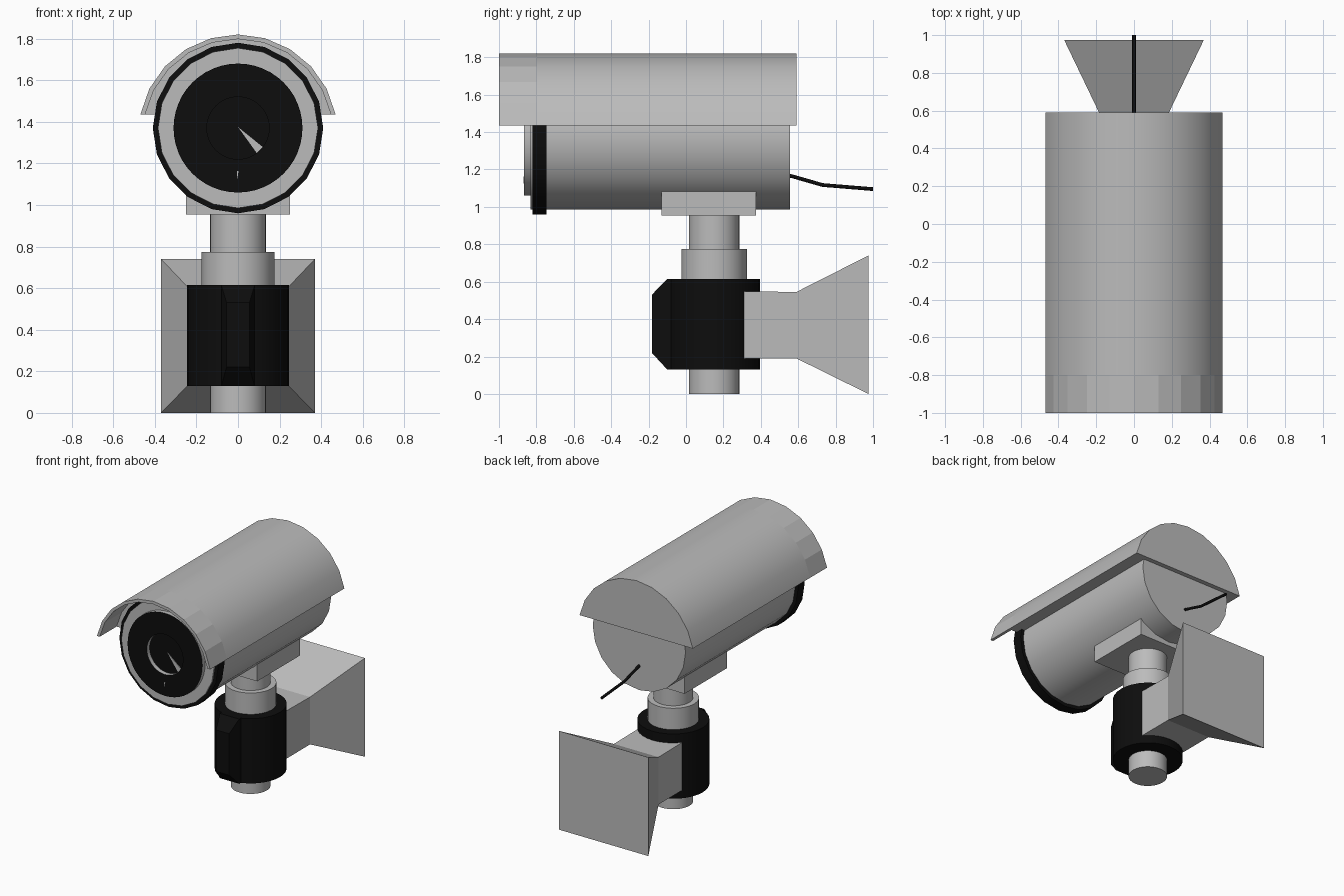
import bpy, bmesh, math
from mathutils import Vector

cube = bpy.data.objects.get("Cube")
if cube:
    bpy.data.objects.remove(cube, do_unlink=True)


def material(name, value):
    m = bpy.data.materials.new(name)
    m.use_nodes = True
    colour = (value, value, value, 1)
    m.diffuse_color = colour
    m.node_tree.nodes["Principled BSDF"].inputs["Base Color"].default_value = colour
    return m


GREY = material("light grey", 0.5)
BLACK = material("black", 0.004)


def finish(name, bm, mats, smooth=True, recalc=True):
    if recalc:
        bmesh.ops.recalc_face_normals(bm, faces=bm.faces)
    mesh = bpy.data.meshes.new(name)
    bm.to_mesh(mesh)
    bm.free()
    for m in mats:
        mesh.materials.append(m)
    if smooth:
        mesh.shade_smooth()
        mesh.set_sharp_from_angle(angle=math.radians(30))
    obj = bpy.data.objects.new(name, mesh)
    bpy.context.collection.objects.link(obj)
    return obj


def loft(name, rings, mats, smooth=True, bands=()):
    """Skin a list of equal closed rings and cap both ends; bands gives a material per step."""
    bm = bmesh.new()
    loops = [[bm.verts.new(p) for p in ring] for ring in rings]
    n = len(loops[0])
    for k, (a, b) in enumerate(zip(loops, loops[1:])):
        for i in range(n):
            j = (i + 1) % n
            f = bm.faces.new((a[i], a[j], b[j], b[i]))
            f.material_index = bands[k] if bands else 0
    for cap in (loops[0], loops[-1]):
        f = bm.faces.new(cap)
        f.material_index = bands[-1] if bands and cap is loops[-1] else 0
    return finish(name, bm, mats, smooth)


AXIS_Z = 1.37    # height of the camera barrel's axis
POST_Y = 0.15    # depth of the post's axis


def barrel(name, profile, sides, mats, bands=()):
    """Turned part along y; profile holds (radius, y)."""
    turn = [math.tau * i / sides for i in range(sides)]
    return loft(name, [[(r * math.sin(a), y, AXIS_Z + r * math.cos(a)) for a in turn]
                       for r, y in profile], mats, True, bands)


def post(name, radius, z0, z1, mat, sides=32):
    """Upright cylinder on the post's axis."""
    turn = [math.tau * i / sides for i in range(sides)]
    return loft(name, [[(radius * math.cos(a), POST_Y + radius * math.sin(a), z) for a in turn]
                       for z in (z0, z1)], [mat])


def box_loft(name, sections, mat):
    """Rectangular sections (y, half width, bottom, top) joined along y."""
    return loft(name, [[(-w, y, b), (w, y, b), (w, y, t), (-w, y, t)]
                       for y, w, b, t in sections], [mat], smooth=False)


def plate(name, points, y, mat):
    """Thin flat marking on the front."""
    return loft(name, [[(x, d, z) for x, z in points] for d in (y, y - 0.004)], [mat], False)


# Camera barrel and front rings
barrel("barrel", [(0.385, 0.555), (0.385, -0.76)], 20, [GREY])
barrel("front_gasket", [(0.41, -0.745), (0.41, -0.82)], 20, [BLACK])
barrel("front_bezel", [(0.385, -0.76), (0.385, -0.832)], 20, [GREY])

# Lens face with a stepped recess: grey walls, black faces
barrel("lens_housing",
       [(0.31, -0.8), (0.31, -0.865), (0.15, -0.865), (0.15, -0.833), (0.02, -0.833)],
       48, [GREY, BLACK], bands=(0, 1, 0, 1))
plate("lens_glint", [(0, 1.375), (0.12, 1.278), (0.09, 1.25)], -0.834, GREY)
plate("lens_mark", [(-0.006, 1.163), (0.003, 1.163), (-0.004, 1.125)], -0.865, GREY)

# Sun shield: solid hood over the barrel, thin visor in front
HOOD_Z, HOOD_R, HOOD_BASE = 1.341, 0.479, 1.435


def arc(radius):
    half = math.acos((HOOD_BASE - HOOD_Z) / radius)
    angles = [half * (i / 5 - 1) for i in range(11)]
    return [(radius * math.sin(a), HOOD_Z + radius * math.cos(a)) for a in angles]


def extrude_y(outline, y0, y1):
    return [[(x, y, z) for x, z in outline] for y in (y0, y1)]


loft("sun_shield", extrude_y(arc(HOOD_R), 0.59, -0.8), [GREY])
loft("shield_visor", extrude_y(arc(HOOD_R) + arc(HOOD_R - 0.022)[::-1], -0.8, -1), [GREY], False)

# Mounting plate and post
box_loft("mounting_plate", [(-0.13, 0.25, 0.955, 1.09), (0.375, 0.25, 0.955, 1.09)], GREY)
post("post", 0.135, 0, 0.96, GREY)
post("post_collar", 0.175, 0.6, 0.775, GREY)
post("joint_housing", 0.245, 0.13, 0.615, BLACK)
box_loft("joint_cover", [(-0.05, 0.08, 0.13, 0.615), (-0.1, 0.08, 0.13, 0.615),
                         (-0.183, 0.055, 0.22, 0.53)], BLACK)

# Wall arm flaring into the wall plate
box_loft("wall_arm", [(0.2, 0.185, 0.19, 0.55), (0.59, 0.185, 0.19, 0.545),
                      (0.975, 0.37, 0, 0.74)], GREY)

# Cable leaving the back
curve = bpy.data.curves.new("cable", "CURVE")
curve.dimensions = "3D"
curve.bevel_depth = 0.01
curve.bevel_resolution = 2
curve.use_fill_caps = True
path = [(0, 0.5, 1.18), (0, 0.57, 1.163), (0, 0.73, 1.117), (0, 1, 1.095)]
spline = curve.splines.new("POLY")
spline.points.add(len(path) - 1)
for point, co in zip(spline.points, path):
    point.co = (*co, 1)
curve.materials.append(BLACK)
bpy.context.collection.objects.link(bpy.data.objects.new("cable", curve))
